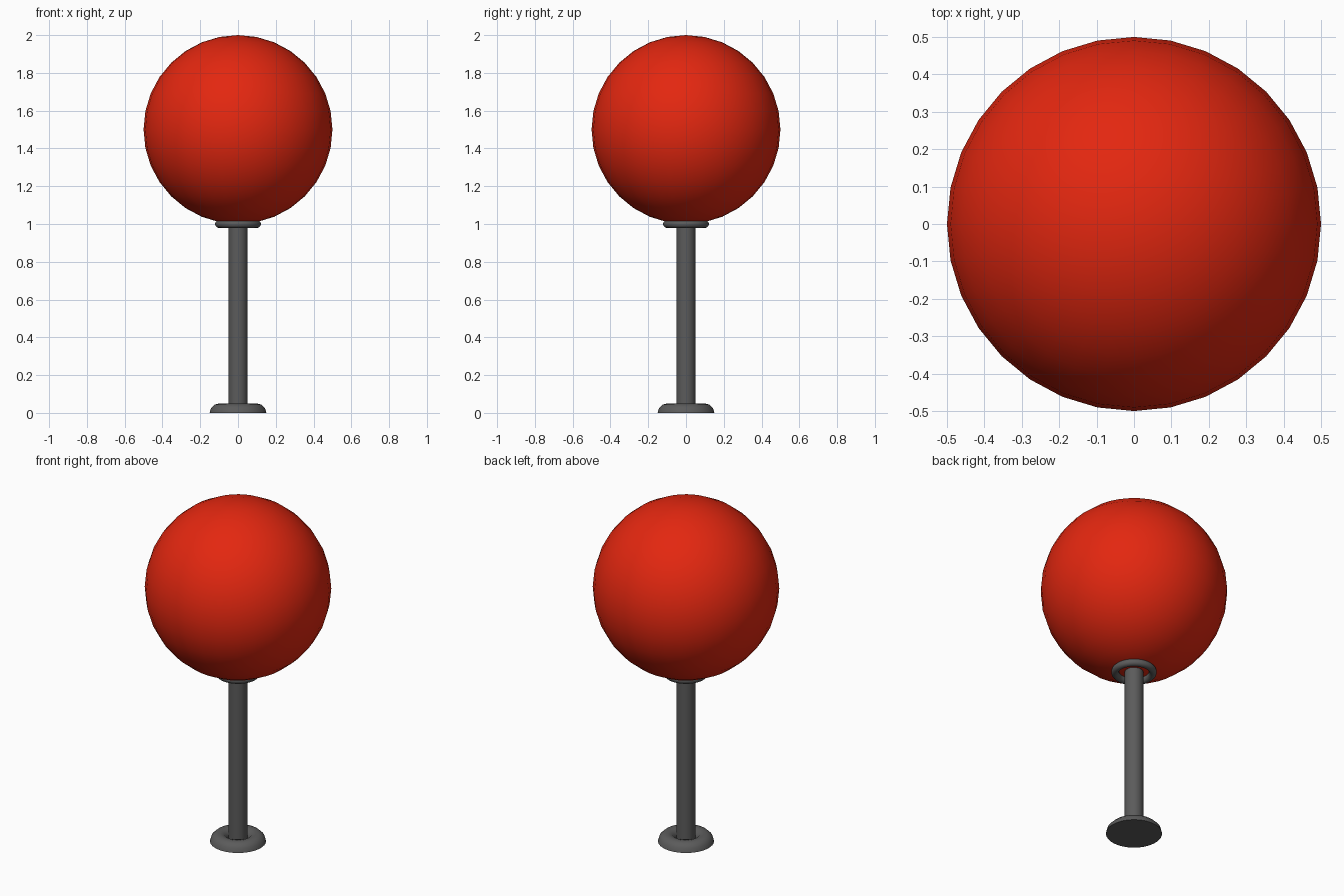
import bpy, bmesh, math

if "Cube" in bpy.data.objects:
    bpy.data.objects.remove(bpy.data.objects["Cube"])


def material(name, rgb):
    m = bpy.data.materials.new(name)
    m.diffuse_color = (*rgb, 1)
    m.use_nodes = True
    m.node_tree.nodes["Principled BSDF"].inputs["Base Color"].default_value = m.diffuse_color
    return m


red = material("red", (0.77, 0.02, 0.005))
grey = material("dark grey", (0.105, 0.105, 0.105))


def finish(obj, name, mat, angle=40):
    obj.name = name
    obj.data.materials.clear()
    obj.data.materials.append(mat)
    bpy.ops.object.select_all(action='DESELECT')
    obj.select_set(True)
    bpy.context.view_layer.objects.active = obj
    bpy.ops.object.shade_smooth_by_angle(angle=math.radians(angle))
    return obj


# Ball on top
bpy.ops.mesh.primitive_uv_sphere_add(segments=32, ring_count=16, radius=0.5, location=(0, 0, 1.5))
finish(bpy.context.object, "ball", red)

# Pole
bpy.ops.mesh.primitive_cylinder_add(vertices=32, radius=0.05, depth=1.0, location=(0, 0, 0.5))
finish(bpy.context.object, "pole", grey)

# Ring collar under the ball
bpy.ops.mesh.primitive_torus_add(major_radius=0.101, minor_radius=0.021, major_segments=48,
                                 minor_segments=12, location=(0, 0, 1.0))
finish(bpy.context.object, "collar", grey)

# Base: upper half of a ring, closed by a flat underside
bpy.ops.mesh.primitive_torus_add(major_radius=0.1, minor_radius=0.05, major_segments=48,
                                 minor_segments=12)
base = bpy.context.object
bm = bmesh.new()
bm.from_mesh(base.data)
bmesh.ops.delete(bm, geom=[v for v in bm.verts if v.co.z < -0.001], context='VERTS')
rim = [e for e in bm.edges if e.is_boundary and e.verts[0].co.xy.length > 0.1]
bmesh.ops.contextual_create(bm, geom=rim)
bmesh.ops.recalc_face_normals(bm, faces=bm.faces)
for f in bm.faces:
    if len(f.verts) > 4 and f.normal.z > 0:
        f.normal_flip()
bm.to_mesh(base.data)
bm.free()
finish(base, "base", grey)
